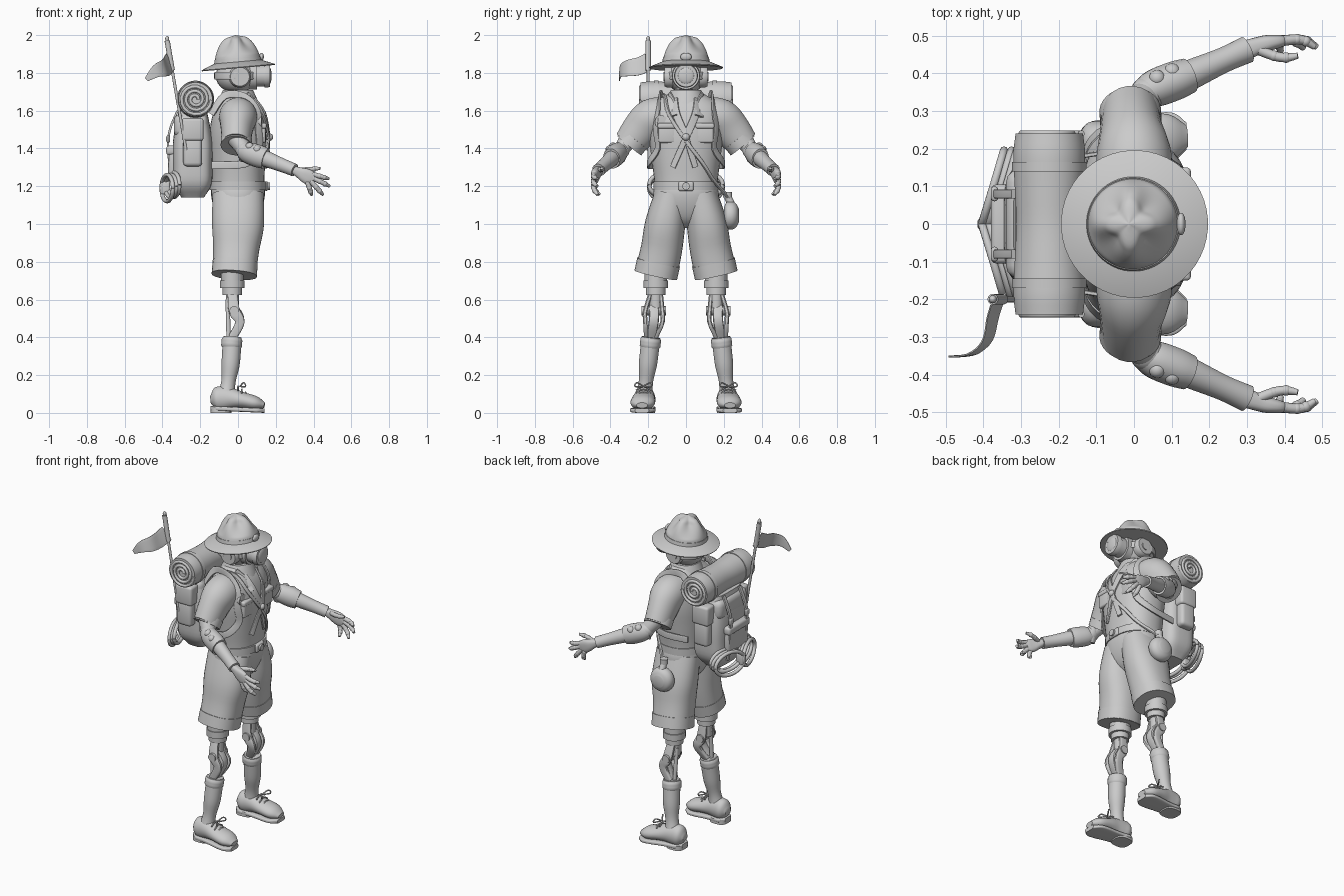
import bpy, bmesh, math
from mathutils import Vector, Matrix

if "Cube" in bpy.data.objects:
    bpy.data.objects.remove(bpy.data.objects["Cube"])

grey = bpy.data.materials.new("plain grey")
grey.use_nodes = True
grey.diffuse_color = (.6, .6, .6, 1)
grey.node_tree.nodes["Principled BSDF"].inputs["Base Color"].default_value = grey.diffuse_color
X, Y, Z = Vector((1, 0, 0)), Vector((0, 1, 0)), Vector((0, 0, 1))


def P(x, y, z):
    return Vector((x, y, z))


def finish(name, bm, mirror):
    """Turn a bmesh into a smooth shaded object, optionally mirrored left to right."""
    bmesh.ops.recalc_face_normals(bm, faces=bm.faces)
    mesh = bpy.data.meshes.new(name)
    bm.to_mesh(mesh)
    bm.free()
    mesh.materials.append(grey)
    part = bpy.data.objects.new(name, mesh)
    bpy.context.collection.objects.link(part)
    if mirror:
        modifier = part.modifiers.new("mirror", "MIRROR")
        modifier.use_axis = (False, True, False)
        modifier.use_mirror_merge = False
    bpy.ops.object.select_all(action="DESELECT")
    part.select_set(True)
    bpy.context.view_layer.objects.active = part
    bpy.ops.object.shade_smooth_by_angle(angle=math.radians(40))
    return part


def sample(values, t, smooth):
    """Read an evenly spaced list of points or numbers at t from start to end."""
    last = len(values) - 1
    place = t * last
    i = max(min(int(place + 1e-6), last - 1), 0)
    f = place - i
    b, c = values[i], values[min(i + 1, last)]
    if not smooth:
        return b + (c - b) * f
    leave, arrive = (c - values[max(i - 1, 0)]) / 2, (values[min(i + 2, last)] - b) / 2
    ease = f * f * (3 - 2 * f)
    return b + (c - b) * ease + leave * f * (1 - f) ** 2 - arrive * f * f * (1 - f)


def loft(name, path, wide, deep=None, ref=X, axis=None, sides=24, power=2, smooth=True, mirror=False, shape=None):
    """Skin a path; wide is the radius along ref and deep the one across, both evenly spaced lists."""
    deep = deep or wide
    count = max(len(path), len(wide), len(deep)) - 1
    count *= 4 if smooth else 1
    centres = [sample(path, i / count, smooth) for i in range(count + 1)]
    bm, rings = bmesh.new(), []
    for i, centre in enumerate(centres):
        along = axis or (centres[min(i + 1, count)] - centres[max(i - 1, 0)]).normalized()
        up = ref(centre) if callable(ref) else ref
        u = (up - along * up.dot(along)).normalized()
        v = along.cross(u)
        u *= sample(wide, i / count, smooth)
        v *= sample(deep, i / count, smooth)
        ring = []
        for k in range(sides):
            angle = math.tau * (k + .5) / sides
            c, s = (math.copysign(abs(w) ** (2 / power), w) for w in (math.cos(angle), math.sin(angle)))
            ring.append(bm.verts.new(centre + u * c + v * s))
        rings.append(ring)
    for a, b in zip(rings, rings[1:]):
        for k in range(sides):
            bm.faces.new((a[k], a[k - 1], b[k - 1], b[k]))
    bm.faces.new(rings[0])
    bm.faces.new(rings[-1])
    if shape:
        shape(bm)
    return finish(name, bm, mirror)


def turned(name, start, end, *radii, mirror=False, smooth=False):
    """Turn a round part on a straight axis, with evenly spaced radii."""
    radii = list(radii) if len(radii) > 1 else list(radii) * 2
    ref = X if abs((end - start).normalized().x) < .8 else Z
    return loft(name, [start, end], radii, ref=ref, mirror=mirror, smooth=smooth, sides=32)


def tube(name, path, radius, mirror=False, ref=X, smooth=True):
    return loft(name, path, [radius], ref=ref, sides=10, smooth=smooth, mirror=mirror)


def outward(point):
    return P(point.x, point.y, 0)


def strap(name, path, width=.02, ref=outward, mirror=False):
    return loft(name, path, [.006], [width], ref=ref, sides=12, power=6, mirror=mirror)


def ball(name, centre, radius, mirror=False, squash=(1, 1, 1)):
    bm = bmesh.new()
    size = Matrix.Diagonal((*squash, 1)) * radius
    size[3][3] = 1
    bmesh.ops.create_uvsphere(bm, u_segments=24, v_segments=14, radius=1, matrix=Matrix.Translation(centre) @ size)
    return finish(name, bm, mirror)


def box(name, centre, size, bevel=.01, mirror=False):
    bm = bmesh.new()
    bmesh.ops.create_cube(bm, size=1, matrix=Matrix.Translation(centre) @ Matrix.Diagonal((*size, 1)))
    bmesh.ops.bevel(bm, geom=bm.edges[:], offset=bevel, segments=3, affect="EDGES", profile=.5)
    return finish(name, bm, mirror)


def circle(centre, u, v, count=24):
    angles = [math.tau * k / count for k in range(count + 1)]
    return [centre + u * math.cos(a) + v * math.sin(a) for a in angles]


# Landmarks of the left half of the body
hip, hem, knee = P(0, .1, 1), P(-.02, .16, .73), P(-.02, .17, .54)
sock_top, ankle = P(-.03, .185, .4), P(-.06, .22, .1)
shoulder, cuff, elbow = P(0, .15, 1.56), P(-.01, .3, 1.425), P(.035, .345, 1.39)
wrist, knuckles = P(.3, .463, 1.285), P(.4, .487, 1.235)

# Shirt, with a helper that finds points on its chest
shirt = loft("shirt", [Z * 1.16, Z * 1.7], [.14, .14, .147, .15, .12, .06], [.165, .17, .185, .2, .19, .08],
             sides=40, power=2.3)


def chest(y, z, lift=.008):
    start = X + Y * y + Z * z
    hit = shirt.ray_cast(start, -X, depsgraph=bpy.context.evaluated_depsgraph_get())
    return hit[1] + X * lift


loft("sleeve", [P(0, .1, 1.57), shoulder + Y * .03, shoulder.lerp(cuff, .6) + Z * .02, cuff],
     [.1, .1, .085, .075], [.1, .105, .1, .085], mirror=True)
turned("sleeve_cuff", cuff.lerp(shoulder, .2), cuff - Z * .01, .082, mirror=True)
turned("collar", Z * 1.62, Z * 1.71, .115, .1, .08)
strap("collar_flap", [P(.04, .09, 1.68), P(.09, .07, 1.63), chest(.07, 1.57)], .025, mirror=True)
knot = chest(0, 1.46, .015)
strap("scarf_side", [P(.08, .06, 1.66), chest(.05, 1.58), knot], mirror=True)
ball("scarf_knot", knot, .02)
for y in (-.07, .05):
    strap("scarf_tail", [knot, chest(y / 2, 1.38), chest(y, 1.3)], .015)
pocket = chest(.1, 1.48, -.01)
box("chest_pocket", pocket, (.04, .09, .1), mirror=True)
box("pocket_flap", pocket + Z * .04, (.05, .1, .03), mirror=True)
badge = chest(-.13, 1.54)
turned("chest_badge", badge - X * .03, badge, .035)

# Belt and shorts
loft("belt", [Z * 1.18, Z * 1.225], [.15], [.172], sides=40, power=2.3, smooth=False)
buckle = P(.15, 0, 1.2)
box("belt_buckle", buckle, (.02, .08, .05))
turned("buckle_disc", buckle, buckle + X * .02, .02)
loft("shorts_hips", [Z * 1.2, Z * .98], [.14, .143, .13, .1, .05], [.165, .175, .17, .12, .06],
     sides=40, power=2.3)
loft("shorts_leg", [P(0, .075, 1.16), hip + Y * .01, hem.lerp(hip, .5), hem], [.135, .138, .122, .115],
     [.09, .107, .11, .113], sides=32, power=2.3, mirror=True)
loft("shorts_cuff", [hem.lerp(hip, .25), hem], [.12], [.116], sides=32, power=2.3, smooth=False, mirror=True)

# Mechanical legs: stacked collars, side bars around an axle, and a bent shin
socket = P(-.03, .16, .76)
collars = ((0, .07, .06), (.06, .1, .066), (.1, .135, .052), (.13, .21, .035))
for top, low, radius in collars:
    turned("thigh_collar", socket - Z * top, socket - Z * low, radius, mirror=True)
for side in (-Y, Y):
    loft("knee_side_bar", [socket - Z * .12 + side * .025, knee + side * .045, knee + P(.03, 0, -.06) + side * .045,
                           sock_top + side * .025], [.025, .03, .025, .022], [.012], sides=12, power=4, mirror=True)
turned("knee_axle", knee - Y * .065, knee + Y * .065, .025, mirror=True)
loft("shin_plate", [knee + Z * .02, knee + P(.035, 0, -.05), sock_top], [.02], [.027], sides=12, power=4, mirror=True)
tube("shin_piston", [knee + P(-.035, 0, .06), sock_top - X * .02], .012, mirror=True)
loft("sock", [sock_top, sock_top.lerp(ankle, .5) + X * .005, ankle], [.05, .05, .048, .038, .045], mirror=True)
turned("sock_cuff", sock_top, sock_top.lerp(ankle, .2), .045, .055, .055, .055, .055, .045, mirror=True)

# Shoes
heel, toe = P(-.145, .215, .07), P(.14, .233, .04)
loft("shoe_upper", [heel, heel.lerp(toe, .4) + Z * .018, toe], [.02, .06, .065, .055, .043, .037, .015],
     [.025, .053, .055, .057, .064, .062, .03], ref=Z, mirror=True)
loft("shoe_sole", [heel - Z * .045, toe - Z * .028], [.012], [.03, .056, .056, .06, .067, .064, .036],
     ref=Z, axis=X, power=5, mirror=True)
loft("shoe_heel", [P(-.09, .217, 0), P(-.09, .217, .03)], [.055], [.054], power=3, smooth=False, mirror=True)
for i in range(3):
    lace = P(.02 * i, .225, .14 - .015 * i)
    tube("shoe_lace", [lace - Y * .04 - Z * .02, lace, lace + Y * .04 - Z * .02], .004, mirror=True, ref=Z)
bow = P(.01, .225, .14)
for side in (-Y, Y):
    tube("lace_bow", [bow, bow + P(.02, 0, .02) + side * .035, bow + X * .03 + side * .045, bow],
         .004, mirror=True, ref=Z)

# Mechanical arms
loft("upper_arm", [cuff + Z * .03, elbow], [.05, .045, .04], mirror=True)
turned("elbow_axle", elbow - P(0, .04, -.05), elbow + P(0, .01, -.05), .03, mirror=True)
ball("elbow_joint", elbow, .046, mirror=True)
for step in (.1, .25):
    ball("elbow_bolt", elbow.lerp(wrist, step) + P(0, .03, .03), .022, mirror=True)
loft("elbow_guard", [elbow - X * .02, elbow.lerp(wrist, .42)], [.04, .056, .06, .055], [.035, .05, .052, .047],
     ref=Z, mirror=True)
loft("forearm", [elbow.lerp(wrist, .2), wrist], [.042, .042, .036, .034], [.042, .04, .034, .036], ref=Z, mirror=True)
loft("palm", [wrist, wrist.lerp(knuckles, .5) + Y * .004, knuckles], [.022, .028, .037, .039, .027],
     [.026, .024, .022, .018, .013], ref=Z, power=2.6, mirror=True)

# Fingers spread from the knuckles, each with ball joints
fingers = {"index_finger": (knuckles + Z * .027, P(.48, .47, 1.24)),
           "middle_finger": (knuckles + Z * .007, P(.485, .47, 1.2)),
           "ring_finger": (knuckles - P(.01, 0, .013), P(.45, .467, 1.155)),
           "little_finger": (knuckles - P(.03, 0, .02), P(.39, .457, 1.155)),
           "thumb": (wrist + X * .03, P(.435, .447, 1.295))}
for name, (base, tip) in fingers.items():
    bend = Y * (-.01 if name == "thumb" else .01)
    joints = [base, base.lerp(tip, .4) + bend, base.lerp(tip, .7) + bend, tip]
    loft(name, joints, [.014, .013, .012, .008], ref=Z, sides=10, mirror=True)
    for joint in joints[:-1]:
        ball(name + "_knuckle", joint, .014, mirror=True)

# Head with a round goggle
face = P(-.01, 0, 1.785)
turned("neck", Z * 1.62, Z * 1.75, .055, .05, .055, smooth=True)
ball("head", face, .108, squash=(1, 1, .85))
turned("jaw", P(.02, 0, 1.7), face, .05, .08, .1, smooth=True)
lens = face + X * .11
turned("goggle_mount", lens - X * .05, lens, .075, .072)
turned("goggle_barrel", lens, lens + X * .04, .058)
turned("goggle_rim", lens + X * .04, lens + X * .07, .063, .063, .059)
ball("goggle_glass", lens + X * .065, .045, squash=(.3, 1, 1))
box("goggle_bridge", lens + Z * .05, (.09, .04, .03))
for z in (.045, .06):
    box("mouth_slot", lens - X * .02 - Z * z, (.03, .06, .008), .002)
ear = face + P(.02, .07, -.005)
turned("ear_disc", ear, ear + Y * .045, .058, .058, .058, .05, mirror=True)
turned("ear_knob", ear + Y * .045, ear + Y * .05, .025, mirror=True)
strap("goggle_band", circle(face, X * .11, Y * .11))

# Campaign hat: four pinches in the crown, brim tipped up at the front
brim = Z * 1.845


def tip_up(bm):
    bmesh.ops.rotate(bm, cent=brim, matrix=Matrix.Rotation(math.radians(-5), 3, "Y"), verts=bm.verts)


def pinch(bm):
    for v in bm.verts:
        dent = .5 - .5 * math.cos(4 * math.atan2(v.co.y, v.co.x))
        weight = min(1, max(0, (v.co.z - brim.z - .05) / .07))
        v.co.xy *= 1 - .36 * dent * weight
    tip_up(bm)


loft("hat_brim", [brim - Z * .02, brim - Z * .015, brim + Z * .02], [.194, .196, .11],
     axis=Z, sides=48, smooth=False, shape=tip_up)
loft("hat_crown", [brim, brim + Z * .155], [.123 * (1 - (i / 8) ** 2) ** .6 + .002 for i in range(9)],
     axis=Z, sides=64, shape=pinch)
loft("hat_band", [brim, brim + Z * .035], [.128, .122], sides=48, smooth=False, shape=tip_up)
ball("hat_badge", brim + P(.125, 0, .04), .03, squash=(.4, 1, .7))

# Backpack
pack = P(-.24, 0, 1.4)
loft("pack_body", [pack - Z * .26, pack + Z * .2], [.06, .1, .105, .105, .09, .075], [.1, .15, .16, .16, .15, .13],
     sides=40, power=4)
box("pack_flap", pack + P(-.01, 0, .12), (.18, .29, .12), .035)
box("back_pocket", pack - P(.1, 0, .08), (.06, .2, .16), .02)
box("back_pocket_flap", pack - P(.11, 0, .01), (.06, .21, .05), .015)
box("side_pouch", pack + P(0, .17, -.02), (.1, .07, .15), .02, mirror=True)
box("side_pouch_flap", pack + P(0, .17, .1), (.115, .08, .12), .015, mirror=True)
box("pack_buckle", pack + P(-.13, .08, .05), (.02, .04, .04), mirror=True)
strap("pack_strap", [pack + P(x, .08, z) for x, z in ((-.08, .2), (-.12, .1), (-.13, 0), (-.11, -.2))],
      .012, ref=X, mirror=True)
strap("shoulder_strap", [P(-.14, .13, 1.58), P(-.07, .13, 1.68), P(.03, .14, 1.675), P(.1, .15, 1.6),
                         chest(.16, 1.5), chest(.15, 1.4), P(.04, .2, 1.32), P(-.14, .18, 1.31)], mirror=True)

# Bedroll with spiral ends and tie bands
roll, end = P(-.225, 0, 1.66), Y * .24
turned("bedroll", roll - end, roll + end, .09, .096, .092, .088, .092, .096, .09, smooth=True)
spiral = [roll + end + (X * math.cos(i / 2.5) + Z * math.sin(i / 2.5)) * (.015 + i * .0015) for i in range(48)]
tube("bedroll_spiral", spiral, .009, mirror=True, ref=Y, smooth=False)
for y in (-.17, .14):
    turned("bedroll_band", roll + Y * y, roll + Y * (y + .025), .099)

# Rope coil hung on the back
coil = P(-.375, 0, 1.19)
for shift, height in ((0, .07), (.02, .06), (.035, .065)):
    ring = circle(coil + P(shift, .095, shift / 2), Y * .1 + X * .03, Z * height)
    tube("rope_loop", ring, .011, mirror=True)
box("rope_tie", coil - X * .01, (.05, .04, .07))

# Flag waving on its pole
pole, pole_top = P(-.275, -.2, 1.39), P(-.375, -.2, 1.97)
turned("flag_pole", pole, pole_top, .008)
turned("flag_sleeve", pole.lerp(pole_top, .73), pole_top, .014)
ball("pole_tip", pole_top + Z * .01, .015, squash=(.7, .7, 1))
loft("flag", [P(-.36, -.2, 1.86), P(-.375, -.25, 1.835), P(-.39, -.31, 1.825), P(-.43, -.345, 1.81),
              P(-.485, -.352, 1.765)], [.05, .05, .045, .035, .012], [.003], ref=Z - X * .3, sides=12, power=5)

# Canteen on a strap across the chest
canteen = P(0, .24, 1.045)
turned("canteen", canteen - Y * .04, canteen + Y * .04, .04, .068, .075, .073, .06, .035, smooth=True)
turned("canteen_neck", canteen + Z * .06, canteen + P(0, -.02, .1), .02)
turned("canteen_cap", canteen + P(0, -.02, .095), canteen + P(0, -.02, .125), .024)
strap("canteen_strap", [P(-.05, -.12, 1.68), P(.06, -.11, 1.67), chest(-.09, 1.58), chest(0, 1.44, .014),
                        chest(.09, 1.32), chest(.14, 1.24), P(.04, .19, 1.18), canteen + Z * .08], .01)
